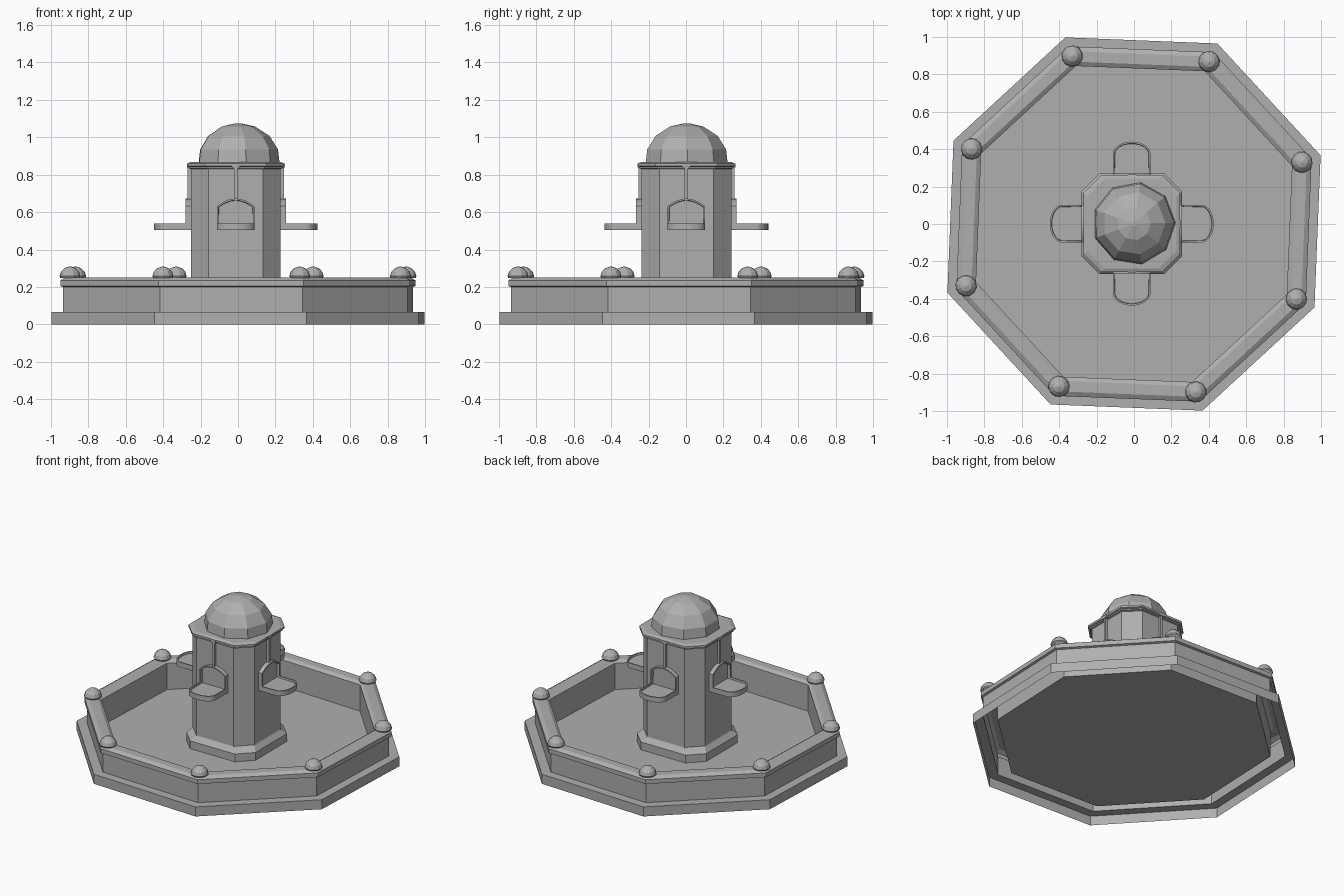
import bpy, bmesh
from math import sin, cos, pi, radians
from mathutils import Matrix

if "Cube" in bpy.data.objects:
    bpy.data.objects.remove(bpy.data.objects["Cube"])

CX, CY = -0.012, 0.002          # tower axis

# Dark grey stone
stone = bpy.data.materials.new("stone")
stone.diffuse_color = (0.43, 0.43, 0.43, 1)
stone.use_nodes = True
stone.node_tree.nodes["Principled BSDF"].inputs["Base Color"].default_value = stone.diffuse_color


def finish(name, bm, recalc=True):
    if recalc:
        bmesh.ops.recalc_face_normals(bm, faces=bm.faces)
    me = bpy.data.meshes.new(name)
    bm.to_mesh(me)
    bm.free()
    me.materials.append(stone)
    ob = bpy.data.objects.new(name, me)
    bpy.context.collection.objects.link(ob)
    return ob


def loft(name, rings, bottom=False, top=False):
    """Join equal-length closed rings listed from bottom/outside to top/inside."""
    bm = bmesh.new()
    loops = [[bm.verts.new(p) for p in r] for r in rings]
    n = len(loops[0])
    for a, b in zip(loops, loops[1:]):
        for i in range(n):
            j = (i + 1) % n
            bm.faces.new((a[i], a[j], b[j], b[i]))
    if bottom:
        bm.faces.new(loops[0][::-1])
    if top:
        bm.faces.new(loops[-1])
    return finish(name, bm, recalc=bottom and top)


def ngon(r, z, n, start, cx=0, cy=0):
    return [(cx + r * cos(start + 2 * pi * i / n),
             cy + r * sin(start + 2 * pi * i / n), z) for i in range(n)]


def chamfered(h, z):
    f = h - 0.095
    pts = [(h, -f), (h, f), (f, h), (-f, h), (-h, f), (-h, -f), (-f, -h), (f, -h)]
    return [(CX + x, CY + y, z) for x, y in pts]


def slab(name, outline, lift, inset, depth, turn):
    """Extrude an outline by a vector, recess its far face, turn about the tower."""
    bm = bmesh.new()
    base = bm.faces.new([bm.verts.new(p) for p in outline])
    ext = bmesh.ops.extrude_face_region(bm, geom=[base], use_keep_orig=True)
    verts = [g for g in ext['geom'] if isinstance(g, bmesh.types.BMVert)]
    cap = [g for g in ext['geom'] if isinstance(g, bmesh.types.BMFace)]
    bmesh.ops.translate(bm, verts=verts, vec=lift)
    bmesh.ops.recalc_face_normals(bm, faces=bm.faces)
    if inset:
        # rim, then a tiny second inset pushed inward as the recess wall
        bmesh.ops.inset_region(bm, faces=cap, thickness=inset, depth=0)
        bmesh.ops.inset_region(bm, faces=cap, thickness=0.002, depth=0)
        inner = list({v for f in cap for v in f.verts})
        bmesh.ops.translate(bm, verts=inner, vec=depth)
    m = Matrix.Translation((CX, CY, 0)) @ Matrix.Rotation(turn, 4, 'Z')
    bmesh.ops.transform(bm, matrix=m, verts=bm.verts)
    return finish(name, bm)


# Octagonal basin: plinth, wall, coping and floor, open underneath
SPIN = radians(20.2)
basin = [(1.063, 0.0), (1.063, 0.067), (0.997, 0.067), (0.997, 0.2), (1.012, 0.205),
         (1.012, 0.235), (0.985, 0.25), (0.925, 0.25), (0.9, 0.235), (0.9, 0.05)]
loft("basin", [ngon(r, z, 8, SPIN) for r, z in basin], top=True)

# Faceted dome finials on the wall corners
for k in range(8):
    a = SPIN + k * pi / 4
    bx, by = 0.957 * cos(a), 0.957 * sin(a)
    rings = [ngon(0.053, 0.249, 12, a, bx, by)]
    for e in (5, 30, 58, 85):
        t = radians(e)
        rings.append(ngon(0.057 * cos(t), 0.253 + 0.056 * sin(t), 12, a, bx, by))
    loft(f"finial_{k + 1}", rings, top=True)

# Tower with flared foot and cornice
tower = [(0.269, 0.05), (0.269, 0.105), (0.243, 0.135), (0.24, 0.14), (0.24, 0.83),
         (0.25, 0.834), (0.25, 0.842), (0.259, 0.846), (0.259, 0.86), (0.24, 0.868)]
loft("tower", [chamfered(h, z) for h, z in tower], top=True)

# Nine-sided dome roof
dome = [(0.222, 0.866), (0.214, 0.935), (0.168, 1.008), (0.09, 1.058), (0.015, 1.075)]
loft("dome", [ngon(r, z, 9, radians(1), 0, 0.003) for r, z in dome], top=True)

# Tray, arched back plate and pipe on each side of the tower
N = 14
tray = [(-0.1, -0.235, 0.505)]
tray += [(-0.1 * cos(pi * i / N), -0.375 - 0.063 * sin(pi * i / N), 0.505)
         for i in range(N + 1)]
tray += [(0.1, -0.235, 0.505)]
plate = [(-0.1, -0.235, 0.505)]
for i in range(11):
    u = -1 + 0.2 * i
    plate.append((0.1 * u, -0.235, 0.632 + 0.04 * (1 - u * u)))
plate += [(0.1, -0.235, 0.505)]
pipe = [(-0.009, -0.235, 0.66), (0.009, -0.235, 0.66),
        (0.009, -0.235, 0.845), (-0.009, -0.235, 0.845)]
clip = [(-0.02, -0.235, 0.838), (0.02, -0.235, 0.838),
        (0.02, -0.235, 0.86), (-0.02, -0.235, 0.86)]
for k, side in enumerate(("front", "right", "back", "left")):
    turn = k * pi / 2
    slab(f"{side}_tray", tray, (0, 0, 0.035), 0.009, (0, 0, -0.012), turn)
    slab(f"{side}_back_plate", plate, (0, -0.034, 0), 0.009, (0, 0.02, 0), turn)
    slab(f"{side}_pipe", pipe, (0, -0.022, 0), 0, None, turn)
    slab(f"{side}_pipe_clip", clip, (0, -0.027, 0), 0, None, turn)
